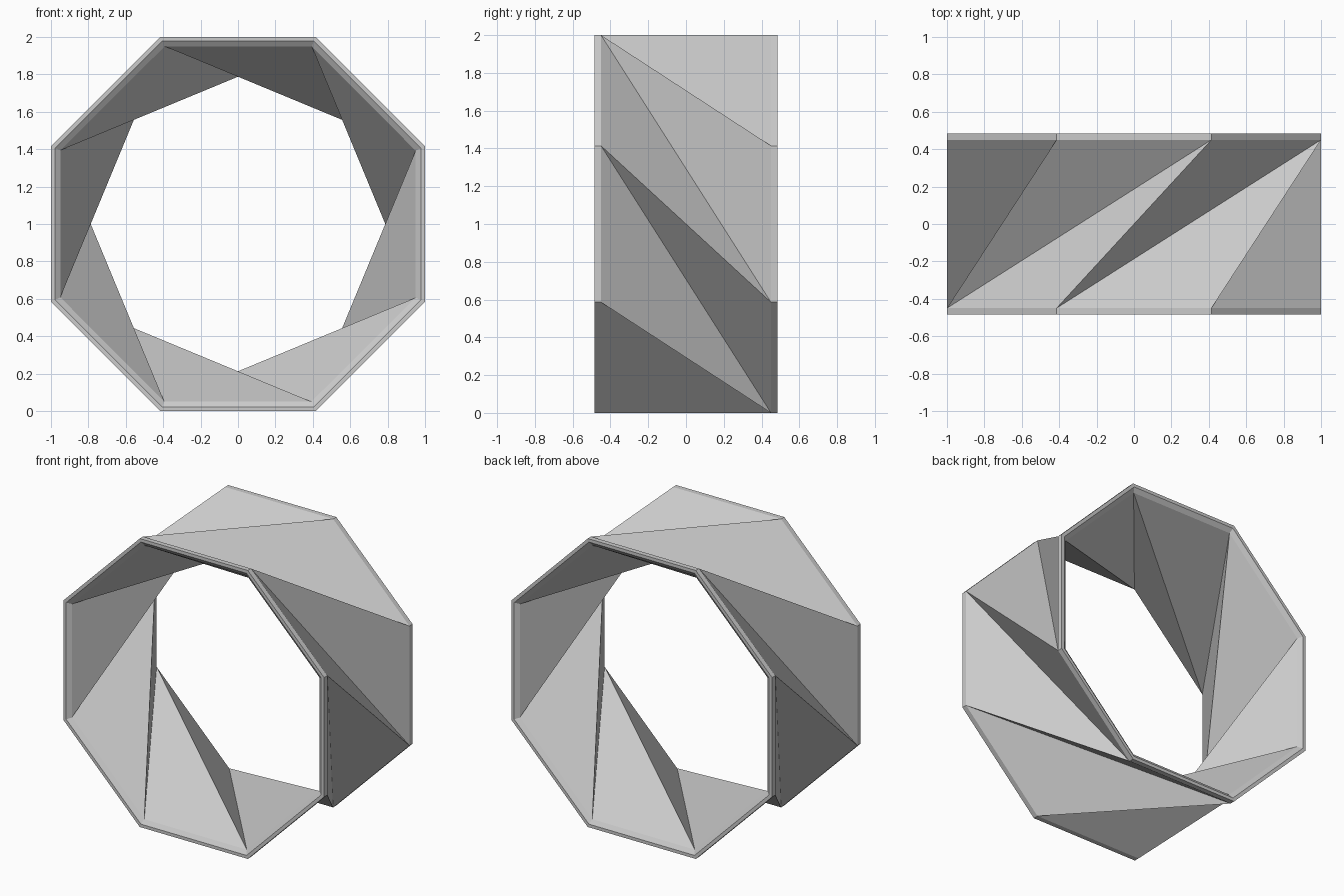
import bpy
import bmesh
from math import cos, sin, pi

SIDES = 8
RADIUS = 1 / cos(pi / SIDES)   # flats lie one unit from the axis
HALF_DEPTH = 0.485             # outer edge of each rim
FOLD_DEPTH = 0.45              # where the folded wall meets the rim
THICKNESS = 0.022

cube = bpy.data.objects.get("Cube")
if cube:
    bpy.data.objects.remove(cube, do_unlink=True)

# Single plain grey
grey = bpy.data.materials.new("light_grey")
grey.use_nodes = True
colour = (0.6, 0.6, 0.6, 1)
grey.diffuse_color = colour
grey.node_tree.nodes["Principled BSDF"].inputs["Base Color"].default_value = colour

bm = bmesh.new()


def ring(y):
    """Octagon of vertices, clockwise as seen from the front."""
    angles = [pi / 2 + pi / SIDES - 2 * pi * k / SIDES for k in range(SIDES)]
    return [bm.verts.new((RADIUS * cos(a), y, 1 + RADIUS * sin(a))) for a in angles]


front_edge, front, back, back_edge = [
    ring(y) for y in (-HALF_DEPTH, -FOLD_DEPTH, FOLD_DEPTH, HALF_DEPTH)]

for k in range(SIDES):
    n, m = (k + 1) % SIDES, (k + 2) % SIDES
    # Straight rim bands
    bm.faces.new((front_edge[k], front_edge[n], front[n], front[k]))
    bm.faces.new((back[k], back[n], back_edge[n], back_edge[k]))
    # Twisted wall: one triangle on each rim edge, sharing a valley fold
    bm.faces.new((front[k], front[n], back[m]))
    bm.faces.new((front[k], back[m], back[n]))

mesh = bpy.data.meshes.new("twisted_folded_ring")
bm.to_mesh(mesh)
bm.free()
mesh.materials.append(grey)
folded_ring = bpy.data.objects.new("twisted_folded_ring", mesh)
bpy.context.collection.objects.link(folded_ring)

# Wall thickness, growing inwards
shell = folded_ring.modifiers.new("wall_thickness", "SOLIDIFY")
shell.thickness = THICKNESS
shell.offset = -1
shell.use_even_offset = True
